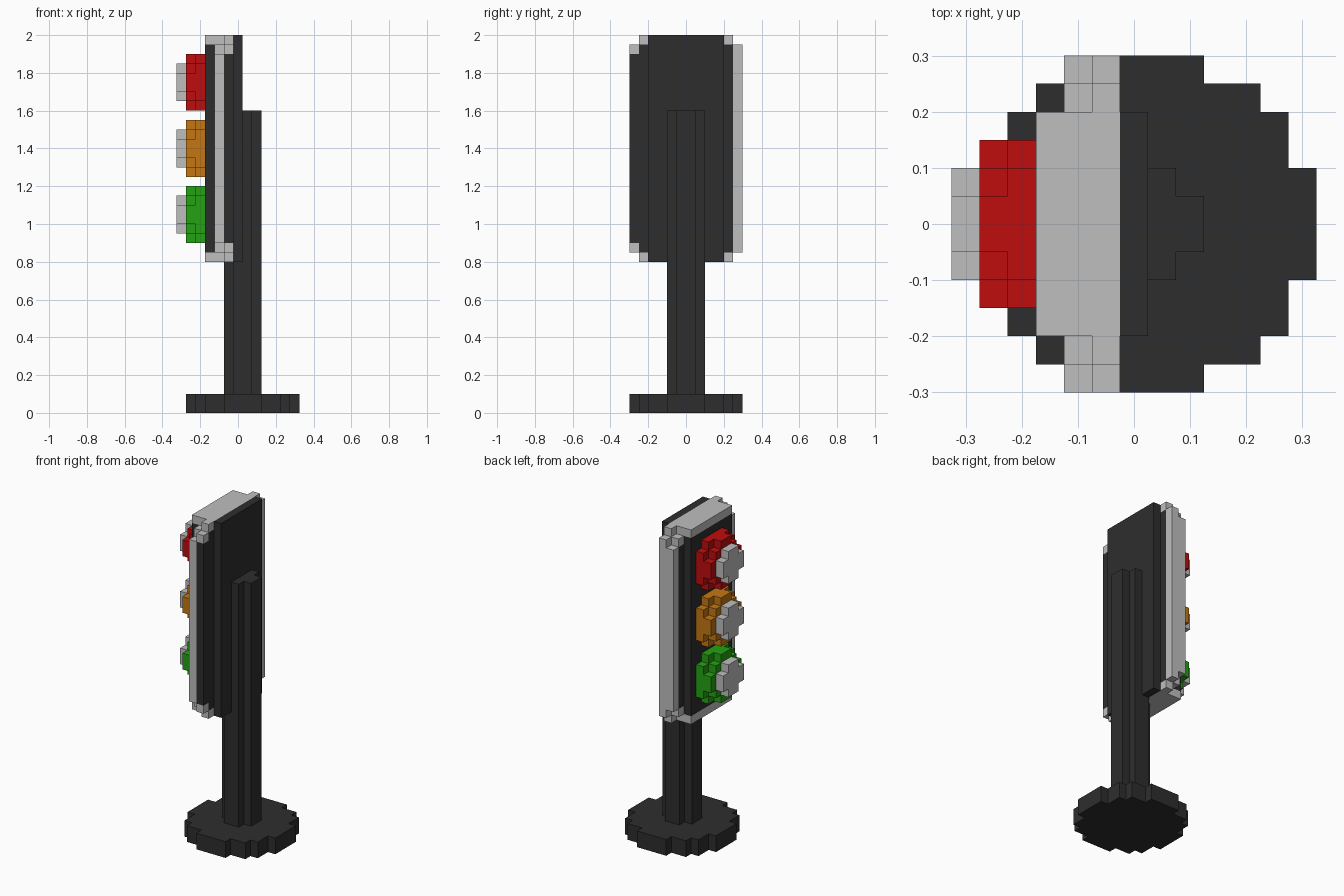
import bpy, bmesh
from mathutils import Vector

cube = bpy.data.objects.get("Cube")
if cube:
    bpy.data.objects.remove(cube, do_unlink=True)


def material(name, rgb):
    m = bpy.data.materials.new(name)
    m.use_nodes = True
    m.diffuse_color = (*rgb, 1)
    for n in m.node_tree.nodes:
        if n.type == 'BSDF_PRINCIPLED':
            n.inputs["Base Color"].default_value = (*rgb, 1)
    return m


DARK = material("dark_grey", (0.027, 0.027, 0.027))
GREY = material("light_grey", (0.52, 0.52, 0.52))
RED = material("red", (0.53, 0.004, 0.004))
AMBER = material("amber", (0.55, 0.185, 0.006))
GREEN = material("green", (0.017, 0.36, 0.006))


def finish(bm, name, mat):
    bmesh.ops.recalc_face_normals(bm, faces=bm.faces)
    mesh = bpy.data.meshes.new(name)
    bm.to_mesh(mesh)
    bm.free()
    mesh.materials.append(mat)
    ob = bpy.data.objects.new(name, mesh)
    bpy.context.collection.objects.link(ob)
    return ob


def add_prism(bm, steps, place, depth):
    """Extrude a stepped outline; steps are quarter corners (u falling, v rising)."""
    q = [steps[0]]
    for (u0, v0), (u1, v1) in zip(steps, steps[1:]):
        q += [(u1, v0), (u1, v1)]
    ring = (q + [(-u, v) for u, v in reversed(q)]
            + [(-u, -v) for u, v in q] + [(u, -v) for u, v in reversed(q)])
    face = bm.faces.new([bm.verts.new(place(u, v)) for u, v in ring])
    ext = bmesh.ops.extrude_face_region(bm, geom=[face])
    verts = [g for g in ext["geom"] if isinstance(g, bmesh.types.BMVert)]
    bmesh.ops.translate(bm, verts=verts, vec=Vector(depth))


def upright(name, steps, cx, z0, z1, mat):
    """Stepped column along z."""
    bm = bmesh.new()
    add_prism(bm, steps, lambda u, v: (cx + u, v, z0), (0, 0, z1 - z0))
    return finish(bm, name, mat)


def facing(name, layers, cz, mat):
    """Stack of stepped plates along x: (x0, x1, steps) each."""
    bm = bmesh.new()
    for x0, x1, steps in layers:
        add_prism(bm, steps, lambda u, v: (x0, u, cz + v), (x1 - x0, 0, 0))
    return finish(bm, name, mat)


def boxes(name, spans, mat):
    """Blocks joined in one mesh: (x0, x1, y0, y1, z0, z1) each."""
    bm = bmesh.new()
    for x0, x1, y0, y1, z0, z1 in spans:
        vs = bmesh.ops.create_cube(bm, size=1)["verts"]
        bmesh.ops.scale(bm, vec=(x1 - x0, y1 - y0, z1 - z0), verts=vs)
        bmesh.ops.translate(bm, vec=((x0 + x1) / 2, (y0 + y1) / 2, (z0 + z1) / 2), verts=vs)
    return finish(bm, name, mat)


# Foot and pole
upright("base", [(0.3, 0.1), (0.25, 0.2), (0.2, 0.25), (0.1, 0.3)], 0.025, 0, 0.1, DARK)
upright("pole", [(0.1, 0.05), (0.05, 0.1)], 0.025, 0.1, 1.6, DARK)

# Signal housing, layered from front to back
MID = 1.4
F0, F1, F2, F3, F4 = -0.175, -0.125, -0.075, -0.025, 0.025
facing("housing", [
    (F0, F1, [(0.2, 0.55)]),
    (F1, F2, [(0.25, 0.5), (0.2, 0.55)]),
    (F2, F3, [(0.25, 0.55)]),
    (F3, F4, [(0.2, 0.6)]),
], MID, DARK)
boxes("housing_side", [(F2, F3, -0.3, -0.25, MID - 0.5, MID + 0.5)], DARK)

# Light frame around the housing
trim = [(F2, F3, 0.25, 0.3, MID - 0.55, MID + 0.55)]
for side in (-1, 1):
    def span(a, b):
        return tuple(sorted((side * a, side * b)))
    trim.append((F1, F2, *span(0.25, 0.3), MID - 0.5, MID + 0.5))
    for end in (-1, 1):
        def rise(a, b):
            return tuple(sorted((MID + end * a, MID + end * b)))
        trim.append((F1, F2, *span(0.2, 0.25), *rise(0.5, 0.55)))
        trim.append((F2, F3, *span(0.2, 0.25), *rise(0.55, 0.6)))
        if side < 0:
            trim.append((F2, F3, *span(0.25, 0.3), *rise(0.5, 0.55)))
for z in (MID - 0.6, MID + 0.55):
    trim.append((F0, F3, -0.2, 0.2, z, z + 0.05))
boxes("frame", trim, GREY)

# Three lamps with pale lenses
for name, z, mat in (("red", 1.75, RED), ("amber", 1.4, AMBER), ("green", 1.05, GREEN)):
    facing(name + "_lamp", [
        (-0.225, F0, [(0.15, 0.1), (0.1, 0.15)]),
        (-0.275, -0.225, [(0.15, 0.05), (0.1, 0.1), (0.05, 0.15)]),
    ], z, mat)
    facing(name + "_lens", [(-0.325, -0.275, [(0.1, 0.05), (0.05, 0.1)])], z, GREY)
